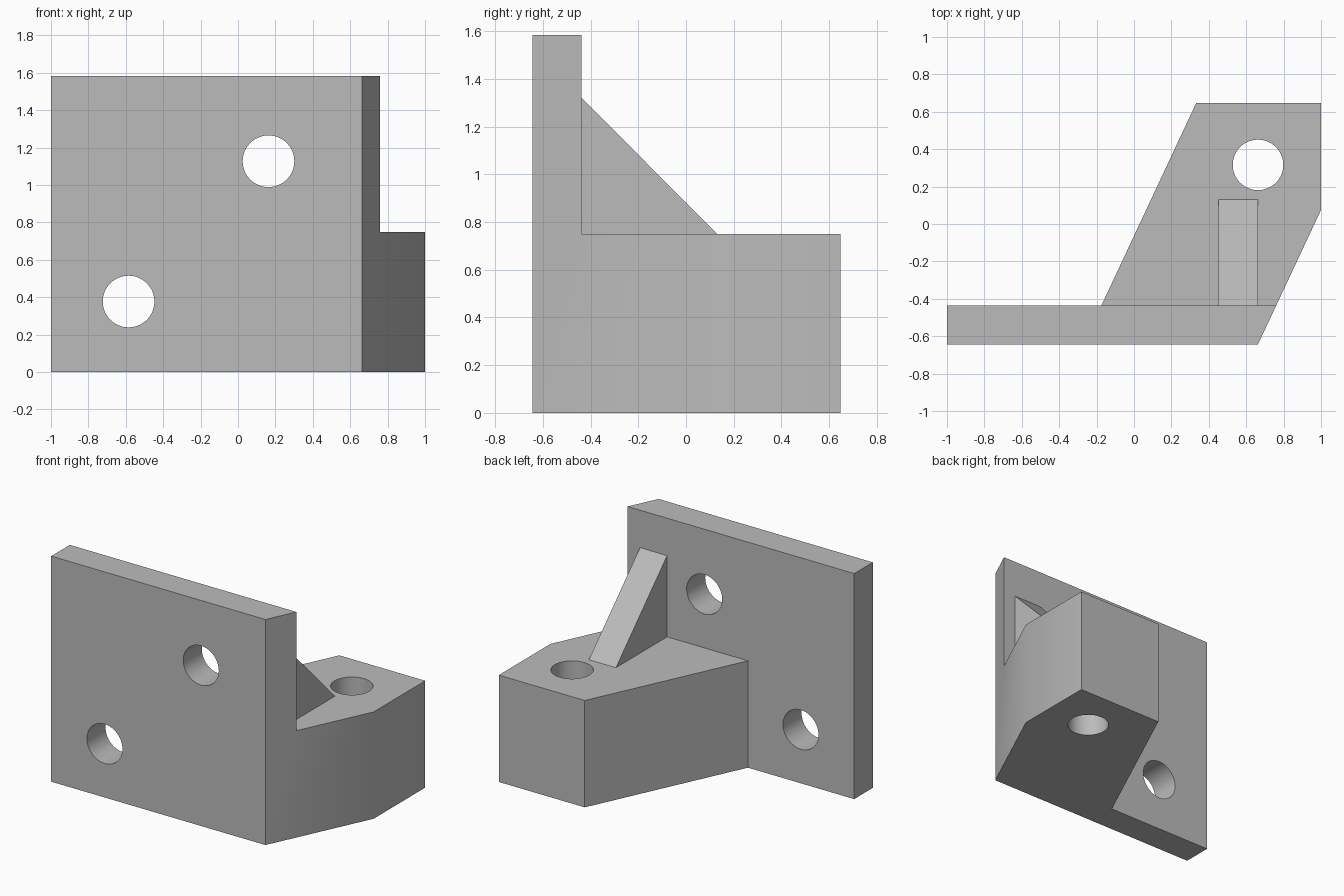
import bpy
import bmesh
import math
from mathutils import Matrix, Vector

cube = bpy.data.objects.get("Cube")
if cube:
    bpy.data.objects.remove(cube, do_unlink=True)

# Main dimensions
FRONT, PLATE_BACK, BACK = -0.643, -0.437, 0.648
PLATE_TOP, BLOCK_TOP, RIB_TOP = 1.583, 0.75, 1.32
CORNER, SIDE_BEND = 0.663, 0.075
slant_x = CORNER + (1 - CORNER) * (PLATE_BACK - FRONT) / (SIDE_BEND - FRONT)

grey = bpy.data.materials.new("plain grey")
grey.use_nodes = True
colour = (0.5, 0.5, 0.5, 1)
grey.diffuse_color = colour
for node in grey.node_tree.nodes:
    if node.type == 'BSDF_PRINCIPLED':
        node.inputs["Base Color"].default_value = colour


def add_object(name, bm):
    bmesh.ops.recalc_face_normals(bm, faces=bm.faces)
    mesh = bpy.data.meshes.new(name)
    bm.to_mesh(mesh)
    bm.free()
    mesh.materials.append(grey)
    obj = bpy.data.objects.new(name, mesh)
    bpy.context.collection.objects.link(obj)
    return obj


def extrude(name, points, offset):
    bm = bmesh.new()
    face = bm.faces.new([bm.verts.new(p) for p in points])
    new = bmesh.ops.extrude_face_region(bm, geom=[face], use_keep_orig=True)["geom"]
    verts = [v for v in new if isinstance(v, bmesh.types.BMVert)]
    bmesh.ops.translate(bm, verts=verts, vec=Vector(offset))
    return add_object(name, bm)


def drill(name, centre, radius, axis):
    bm = bmesh.new()
    turn = Matrix.Rotation(math.pi / 2, 4, 'X') if axis == 'Y' else Matrix()
    bmesh.ops.create_cone(bm, cap_ends=True, segments=64, radius1=radius,
                          radius2=radius, depth=1.0,
                          matrix=Matrix.Translation(centre) @ turn)
    return add_object(name, bm)


def combine(target, other, operation):
    mod = target.modifiers.new(other.name, 'BOOLEAN')
    mod.operation = operation
    mod.solver = 'EXACT'
    mod.object = other
    bpy.context.view_layer.objects.active = target
    bpy.ops.object.modifier_apply(modifier=mod.name)
    bpy.data.objects.remove(other, do_unlink=True)


# Upright plate with a slanted end
bracket = extrude("angled_bracket",
                  [(-1, FRONT, 0), (CORNER, FRONT, 0),
                   (slant_x, PLATE_BACK, 0), (-1, PLATE_BACK, 0)],
                  (0, 0, PLATE_TOP))

# Slanted foot block behind the plate
block = extrude("foot_block",
                [(-0.175, PLATE_BACK, 0), (slant_x, PLATE_BACK, 0),
                 (1, SIDE_BEND, 0), (1, BACK, 0), (0.333, BACK, 0)],
                (0, 0, BLOCK_TOP))
combine(bracket, block, 'UNION')

# Triangular stiffening rib
rib = extrude("rib",
              [(0.453, PLATE_BACK, BLOCK_TOP), (0.453, 0.13, BLOCK_TOP),
               (0.453, PLATE_BACK, RIB_TOP)],
              (0.21, 0, 0))
combine(bracket, rib, 'UNION')

# Bolt holes through the plate and the block
for x, z in ((0.163, 1.127), (-0.585, 0.377)):
    combine(bracket, drill("plate_hole", (x, -0.54, z), 0.138, 'Y'), 'DIFFERENCE')
combine(bracket, drill("block_hole", (0.663, 0.316, 0.375), 0.135, 'Z'), 'DIFFERENCE')

# Merge flat faces and smooth the shallow edges
bm = bmesh.new()
bm.from_mesh(bracket.data)
bmesh.ops.remove_doubles(bm, verts=bm.verts, dist=0.0005)
bmesh.ops.dissolve_limit(bm, angle_limit=math.radians(0.5),
                         verts=bm.verts, edges=bm.edges)
bm.to_mesh(bracket.data)
bm.free()

bpy.ops.object.select_all(action='DESELECT')
bracket.select_set(True)
bpy.context.view_layer.objects.active = bracket
bpy.ops.object.shade_smooth_by_angle(angle=math.radians(30))
